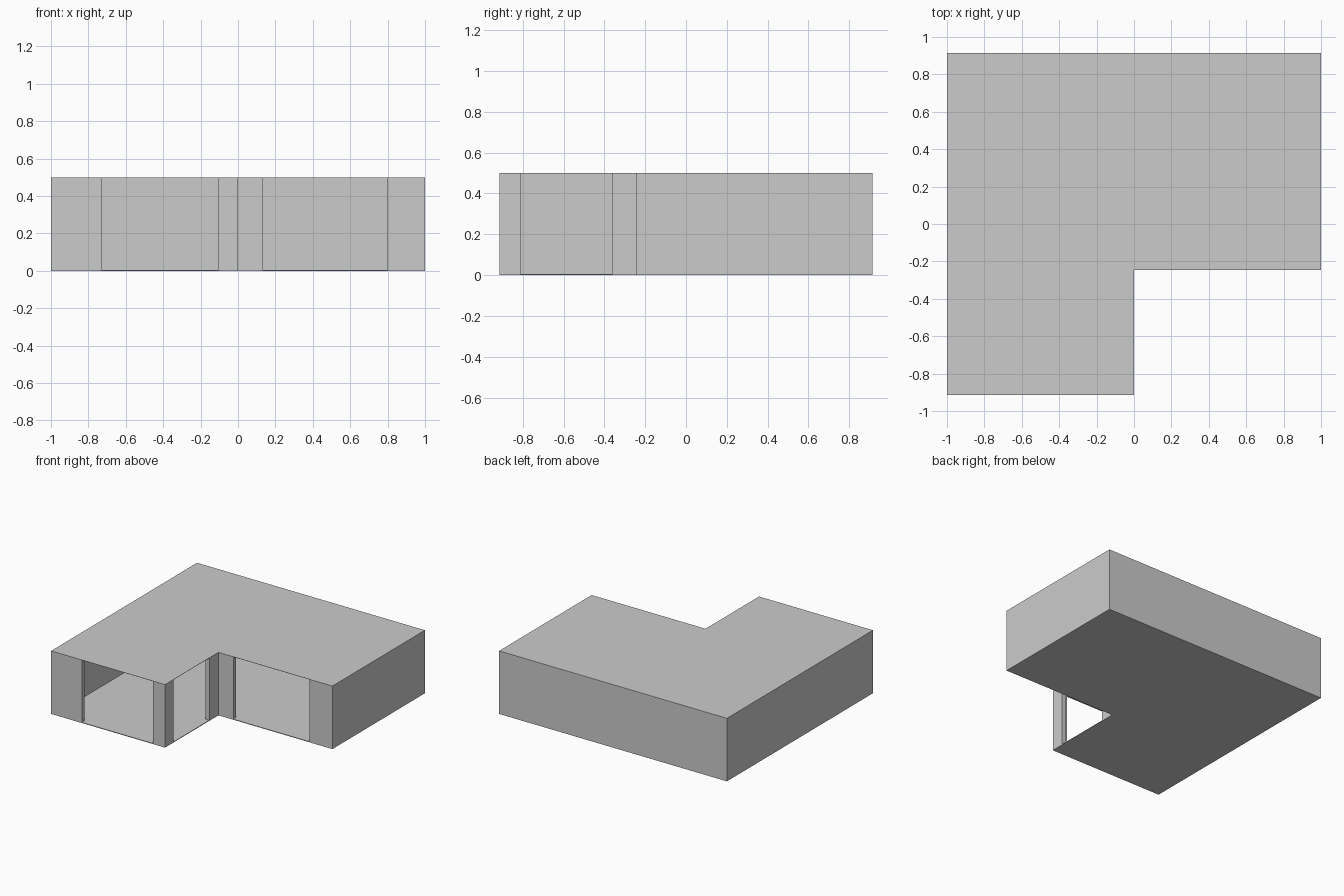
import bpy, bmesh

if "Cube" in bpy.data.objects:
    bpy.data.objects.remove(bpy.data.objects["Cube"])

X, Y, H = 1.0, 0.915, 0.5      # half width, half depth, height
NX, NY = 0.0, -0.245           # inner corner of the L
WALL, SLAB = 0.035, 0.005

OUTLINE = [(-X, -Y), (NX, -Y), (NX, NY), (X, NY), (X, Y), (-X, Y)]


def finish(name, bm):
    mesh = bpy.data.meshes.new(name)
    bm.to_mesh(mesh)
    bm.free()
    ob = bpy.data.objects.new(name, mesh)
    bpy.context.collection.objects.link(ob)
    return ob


def thicken(ob, t):
    mod = ob.modifiers.new("thickness", 'SOLIDIFY')
    mod.thickness = t
    mod.offset = -1
    mod.use_even_offset = True


def slab(name, z, t):
    # L-shaped plate whose top is at z
    bm = bmesh.new()
    bm.faces.new([bm.verts.new((x, y, z)) for x, y in OUTLINE])
    thicken(finish(name, bm), t)


def wall_run(name, path):
    # upright ribbon along the outer line, thickened inward
    bm = bmesh.new()
    low = [bm.verts.new((x, y, SLAB)) for x, y in path]
    high = [bm.verts.new((x, y, H - 0.002)) for x, y in path]
    for i in range(len(path) - 1):
        bm.faces.new((low[i], low[i + 1], high[i + 1], high[i]))
    thicken(finish(name, bm), WALL)


# floor and flat roof
slab("floor", SLAB, SLAB)
slab("roof", H, 0.002)

# wall runs, leaving three full-height openings between them
wall_run("outer_wall", [(0.8, NY), (X, NY), (X, Y), (-X, Y), (-X, -Y), (-0.73, -Y)])
wall_run("front_corner_wall", [(-0.105, -Y), (NX, -Y), (NX, -0.81)])
wall_run("inner_corner_wall", [(NX, -0.36), (NX, NY), (0.13, NY)])
